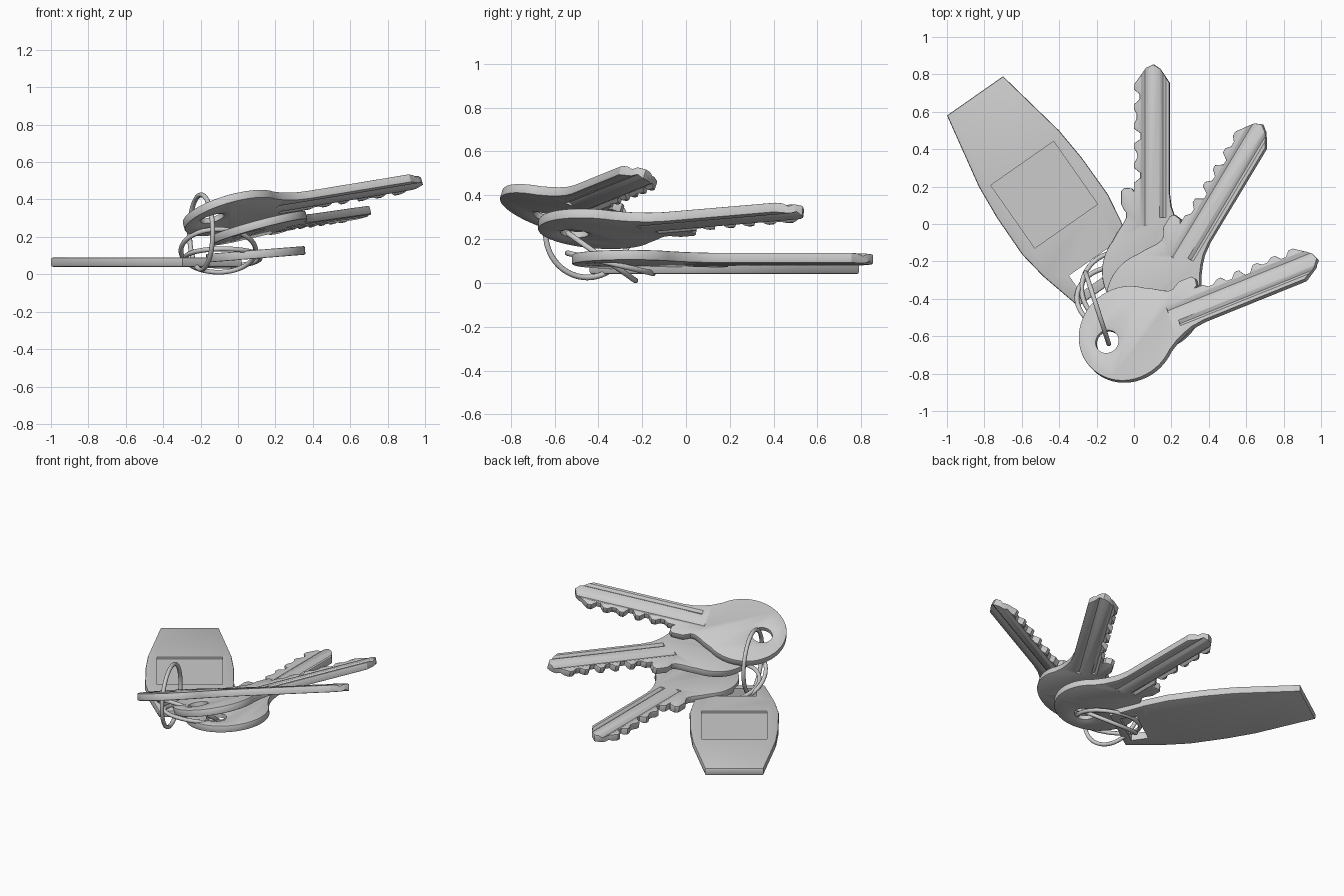
import bpy, bmesh, math
from mathutils import Matrix, Vector

if "Cube" in bpy.data.objects:
    bpy.data.objects.remove(bpy.data.objects["Cube"], do_unlink=True)

THICK = 0.046


def add_prism(bm, outline, z0, z1):
    """Closed prism from a 2D outline."""
    face = bm.faces.new([bm.verts.new((x, y, z0)) for x, y in outline])
    top = bmesh.ops.extrude_face_region(bm, geom=[face])
    verts = [v for v in top["geom"] if isinstance(v, bmesh.types.BMVert)]
    bmesh.ops.translate(bm, verts=verts, vec=(0, 0, z1 - z0))


def add_lathe(bm, profile, centre_y, steps=40):
    """Capped round plug from (radius, z) pairs."""
    rings = []
    for r, z in profile:
        angles = [2 * math.pi * i / steps for i in range(steps)]
        rings.append([bm.verts.new((r * math.cos(a), centre_y + r * math.sin(a), z)) for a in angles])
    for low, high in zip(rings, rings[1:]):
        for i in range(steps):
            j = (i + 1) % steps
            bm.faces.new((low[i], low[j], high[j], high[i]))
    bm.faces.new(rings[0][::-1])
    bm.faces.new(rings[-1])


def add_groove(bm, x0, x1, y0, y1, side):
    """V-shaped bar that cuts a lengthwise groove in one face."""
    high = side * (THICK / 2 + 0.01)
    section = [(x0, high), (x1, high), ((x0 + x1) / 2, high - side * 0.023)]
    ends = [[bm.verts.new((x, y, z)) for x, z in section] for y in (y0, y1)]
    for end in ends:
        bm.faces.new(end)
    for i in range(3):
        j = (i + 1) % 3
        bm.faces.new((ends[0][i], ends[0][j], ends[1][j], ends[1][i]))


def make_object(name, bm):
    bmesh.ops.recalc_face_normals(bm, faces=bm.faces)
    mesh = bpy.data.meshes.new(name)
    bm.to_mesh(mesh)
    bm.free()
    obj = bpy.data.objects.new(name, mesh)
    bpy.context.collection.objects.link(obj)
    return obj


def activate(obj):
    bpy.ops.object.select_all(action="DESELECT")
    obj.select_set(True)
    bpy.context.view_layer.objects.active = obj


def finish(obj, cutter, bevel, matrix):
    """Soften the rim, cut the openings, shade and place."""
    activate(obj)
    soft = obj.modifiers.new("soft_rim", "BEVEL")
    soft.width, soft.segments = bevel, 2
    soft.limit_method, soft.angle_limit = "ANGLE", math.radians(80)
    cutter.hide_render = True
    cut = obj.modifiers.new("cut", "BOOLEAN")
    cut.object, cut.operation, cut.solver = cutter, "DIFFERENCE", "EXACT"
    for name in ("soft_rim", "cut"):
        bpy.ops.object.modifier_apply(modifier=name)
    bpy.data.objects.remove(cutter, do_unlink=True)
    bpy.ops.object.shade_smooth_by_angle(angle=math.radians(30))
    obj.matrix_world = matrix


def key_outline(depths):
    # Round bow, running from the left shoulder under to the right neck
    pts = []
    for i in range(49):
        a = math.radians(142 + 265 * i / 48)
        pts.append((0.265 * math.cos(a), 0.265 * math.sin(a)))
    # Neck, straight back edge and pointed tip
    pts += [(0.145, 0.25), (0.122, 0.3), (0.105, 0.35), (0.096, 0.42), (0.096, 1.01),
            (0.045, 1.085), (0.01, 1.108), (-0.03, 1.09), (-0.065, 1.04), (-0.094, 1.0)]
    # Bitting cuts
    for i, depth in enumerate(depths):
        y = 0.935 - 0.105 * i
        floor = -0.094 + depth
        pts += [(-0.094, y + 0.04), (floor, y + 0.014), (floor, y - 0.014), (-0.094, y - 0.04)]
    # Stop shoulder
    pts += [(-0.094, 0.43), (-0.105, 0.445), (-0.145, 0.448), (-0.163, 0.43), (-0.163, 0.36),
            (-0.15, 0.335), (-0.136, 0.315), (-0.136, 0.29), (-0.15, 0.26), (-0.18, 0.215)]
    return pts


def make_key(name, centre, heading, rise, roll, depths):
    bm = bmesh.new()
    add_prism(bm, key_outline(depths), -THICK / 2, THICK / 2)
    body = make_object(name, bm)

    # Countersunk ring hole and blade grooves
    cut = bmesh.new()
    half = THICK / 2
    add_lathe(cut, [(0.094, -half - 0.01), (0.092, -half), (0.064, -half + 0.009),
                    (0.064, half - 0.009), (0.092, half), (0.094, half + 0.01)], -0.115)
    for side in (1, -1):
        add_groove(cut, side * -0.075, side * 0.005, 0.25, 1.2, side)
        add_groove(cut, side * 0.03, side * 0.09, 0.29, 1.2, side)
    cutter = make_object(name + "_cutter", cut)

    # Frame from heading, rise along the blade and sideways roll
    a = math.radians(heading)
    u = Vector((math.cos(a), math.sin(a), 0))
    right = Vector((math.sin(a), -math.cos(a), 0))
    along = (u + Vector((0, 0, rise))).normalized()
    grad = u * rise + right * roll
    normal = Vector((-grad.x, -grad.y, 1)).normalized()
    basis = Matrix((along.cross(normal), along, normal)).transposed().to_4x4()
    finish(body, cutter, 0.007, Matrix.Translation(centre) @ basis)


make_key("lower_key", (0.095, -0.255, 0.107), 90, 0.0, 0.08, (0.03, 0.014, 0.036, 0.016, 0.032))
make_key("middle_key", (0.11, -0.41, 0.247), 59, 0.073, 0.27, (0.022, 0.038, 0.03, 0.042, 0.024))
make_key("upper_key", (-0.035, -0.59, 0.328), 22, 0.152, 0.40, (0.03, 0.02, 0.038, 0.03, 0.02))

# Flat tag with label recess and ring slot, symmetric about its long axis
half_outline = [(0.183, 0), (0.262, -0.41), (0.278, -0.6), (0.28, -0.84), (0.255, -1.0), (0.193, -1.238)]
tag_bm = bmesh.new()
add_prism(tag_bm, half_outline + [(-x, y) for x, y in reversed(half_outline)], 0.04, 0.09)
tag = make_object("tag", tag_bm)


def rectangle(w, y0, y1):
    return [(-w, y0), (w, y0), (w, y1), (-w, y1)]


tag_cut = bmesh.new()
add_prism(tag_cut, rectangle(0.205, -0.85, -0.44), 0.076, 0.12)
add_prism(tag_cut, rectangle(0.14, -1.185, -1.075), 0.0, 0.12)
tag_cutter = make_object("tag_cutter", tag_cut)
finish(tag, tag_cutter, 0.01,
       Matrix.Translation((-0.85, 0.685, 0)) @ Matrix.Rotation(math.radians(35), 4, "Z"))

# Three linked wire rings
rings = {
    "upper_ring": ((-0.197, -0.45, 0.225), (0.95, 0.31, 0), 0.2),
    "middle_ring": ((-0.105, -0.395, 0.126), (0, 0.575, 0.82), 0.2),
    "lower_ring": ((-0.08, -0.345, 0.09), (0, 0.23, 0.97), 0.2),
}
for name, (centre, axis, radius) in rings.items():
    bpy.ops.mesh.primitive_torus_add(major_radius=radius, minor_radius=0.013,
                                     major_segments=56, minor_segments=10, location=centre,
                                     rotation=Vector(axis).to_track_quat("Z", "Y").to_euler())
    ring = bpy.context.object
    ring.name = name
    bpy.ops.object.shade_smooth_by_angle(angle=math.radians(60))
